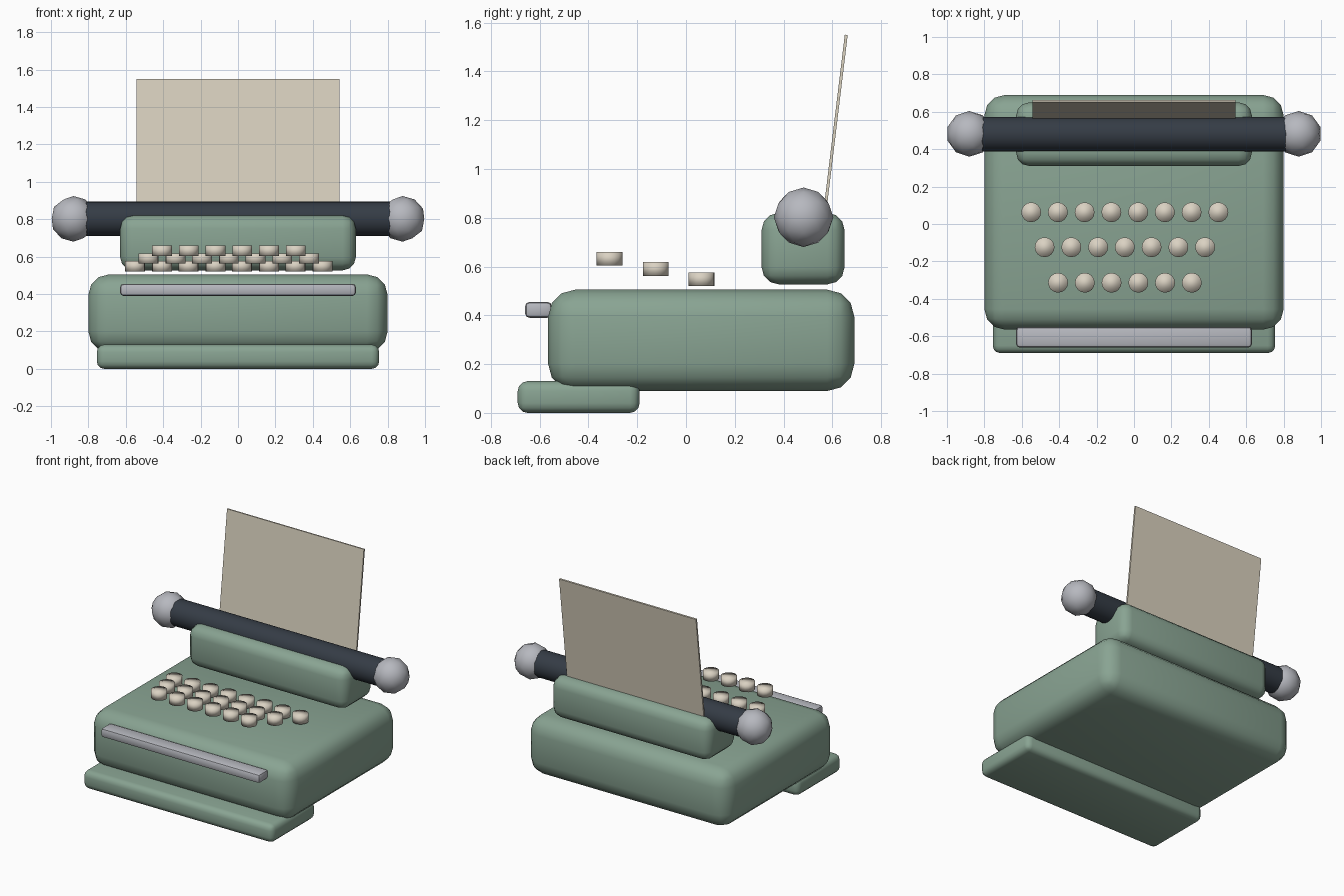
import bpy
import math
from mathutils import Vector

if "Cube" in bpy.data.objects:
    bpy.data.objects.remove(bpy.data.objects["Cube"], do_unlink=True)


def material(name, rgb):
    mat = bpy.data.materials.new(name)
    mat.use_nodes = True
    mat.diffuse_color = (*rgb, 1)
    mat.node_tree.nodes["Principled BSDF"].inputs["Base Color"].default_value = (*rgb, 1)
    return mat


green = material("sage green", (0.25, 0.37, 0.29))
black = material("roller black", (0.035, 0.045, 0.06))
steel = material("pale steel", (0.47, 0.48, 0.52))
cream = material("key cream", (0.70, 0.64, 0.54))
paper = material("paper", (0.70, 0.64, 0.52))


def finish(name, mat):
    obj = bpy.context.object
    obj.name = name
    obj.data.materials.append(mat)
    return obj


def box(name, mat, low, high, bevel=0, segments=2):
    """Box between two corners with rounded edges."""
    low, high = Vector(low), Vector(high)
    bpy.ops.mesh.primitive_cube_add(size=1, location=(low + high) / 2)
    obj = finish(name, mat)
    obj.scale = high - low
    bpy.ops.object.transform_apply(location=False, rotation=False, scale=True)
    if bevel:
        mod = obj.modifiers.new("rounded edges", "BEVEL")
        mod.width, mod.segments = bevel, segments
        bpy.ops.object.modifier_apply(modifier=mod.name)
        bpy.ops.object.shade_smooth_by_angle(angle=math.radians(30))
    return obj


# Casing
box("body", green, (-0.8, -0.565, 0.09), (0.8, 0.69, 0.505), 0.11, 3)
box("front_base", green, (-0.755, -0.69, 0), (0.755, -0.19, 0.13), 0.04, 3)
box("carriage", green, (-0.63, 0.31, 0.527), (0.63, 0.65, 0.82), 0.07, 3)
box("space_bar", steel, (-0.63, -0.66, 0.39), (0.63, -0.55, 0.455), 0.018)

# Roller with a faceted knob at each end
bpy.ops.mesh.primitive_cylinder_add(vertices=32, radius=0.092, depth=1.68,
                                    location=(0, 0.48, 0.802),
                                    rotation=(0, math.pi / 2, 0))
finish("roller", black)
bpy.ops.object.shade_smooth_by_angle(angle=math.radians(30))
for side, x in (("left", 0.88), ("right", -0.88)):
    bpy.ops.mesh.primitive_ico_sphere_add(subdivisions=2, radius=0.122,
                                          location=(x, 0.482, 0.802))
    finish(side + "_knob", steel)
    bpy.ops.object.shade_smooth()

# Sheet leaning back out of the carriage
sheet = box("paper_sheet", paper, (-0.543, -0.006, -0.4), (0.543, 0.006, 0.4))
sheet.location = (0, 0.609, 1.153)
sheet.rotation_euler.x = math.radians(-6.9)

# Three staggered rows of round keys
for row, (count, y, z) in enumerate(((8, 0.063, 0.548), (7, -0.124, 0.59), (6, -0.314, 0.632))):
    for i in range(count):
        x = -0.55 + row * 0.072 + i * 0.143
        bpy.ops.mesh.primitive_cylinder_add(vertices=16, radius=0.053, depth=0.056,
                                            location=(x, y, z))
        finish(f"key_{row + 1}_{i + 1}", cream)
        bpy.ops.object.shade_smooth()
